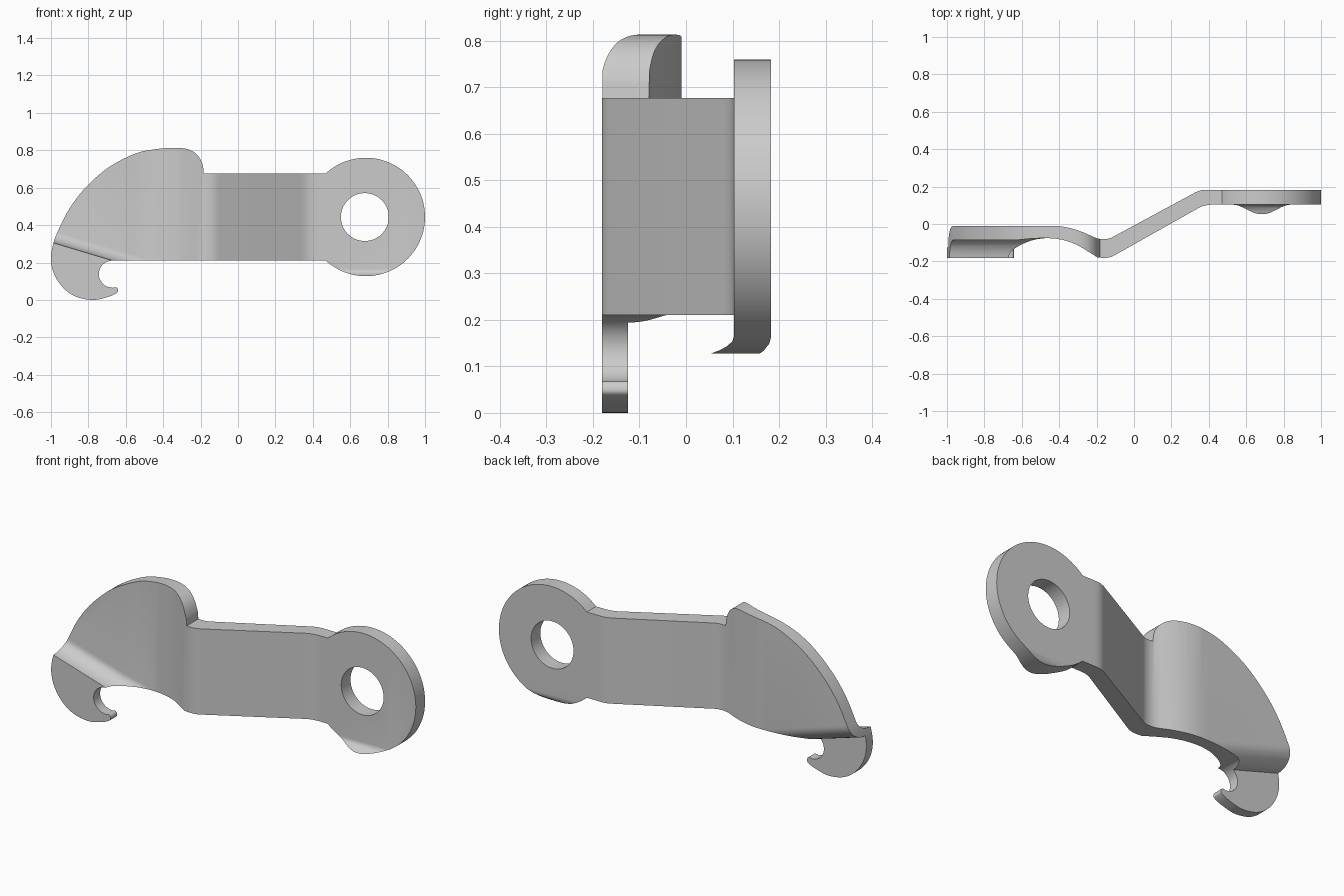
import bpy, bmesh, math
from mathutils import Vector

if "Cube" in bpy.data.objects:
    bpy.data.objects.remove(bpy.data.objects["Cube"])


def make_object(name, bm):
    bmesh.ops.recalc_face_normals(bm, faces=bm.faces)
    mesh = bpy.data.meshes.new(name)
    bm.to_mesh(mesh)
    bm.free()
    ob = bpy.data.objects.new(name, mesh)
    bpy.context.collection.objects.link(ob)
    return ob


def smooth_path(pts, steps=6):
    # Catmull-Rom through the points
    p = [Vector(q) for q in pts]
    p = [2 * p[0] - p[1]] + p + [2 * p[-1] - p[-2]]
    out = []
    for i in range(1, len(p) - 2):
        a, b, c, d = p[i - 1:i + 3]
        for k in range(steps):
            t = k / steps
            out.append(0.5 * (2 * b + (c - a) * t + (2 * a - 5 * b + 4 * c - d) * t * t
                              + (3 * b - a - 3 * c + d) * t ** 3))
    return out + [p[-2]]


def arc(cx, cz, r, a0, a1, n):
    return [Vector((cx + r * math.cos(a0 + (a1 - a0) * i / n),
                    cz + r * math.sin(a0 + (a1 - a0) * i / n))) for i in range(n + 1)]


def prism(name, outline):
    # front-view outline extruded through the full depth
    bm = bmesh.new()
    face = bm.faces.new([bm.verts.new((p.x, -0.4, p.y)) for p in outline])
    ext = bmesh.ops.extrude_face_region(bm, geom=[face])
    bmesh.ops.translate(bm, vec=(0, 0.8, 0),
                        verts=[v for v in ext['geom'] if isinstance(v, bmesh.types.BMVert)])
    ob = make_object(name, bm)
    ob.hide_render = True
    return ob


# Bent sheet seen from above: x, front y, back y
sheet = [(-1.1, -.085, -.01), (-.62, -.085, -.01), (-.58, -.081, -.01), (-.54, -.077, -.01),
         (-.47, -.075, -.01), (-.42, -.078, -.01), (-.38, -.085, -.014), (-.34, -.097, -.022),
         (-.30, -.114, -.034), (-.26, -.138, -.049), (-.22, -.163, -.068), (-.195, -.179, -.078),
         (-.17, -.181, -.081), (-.145, -.181, -.081), (-.12, -.175, -.073), (-.10, -.165, -.062),
         (.33, .077, .170), (.355, .091, .180), (.38, .099, .183), (.41, .103, .183),
         (1.1, .103, .183)]


def fold(v, start):
    # quarter-round step from the hook plate back to the wing
    s = min(max((v - start) / (.065 - start), 0), 1)
    return math.sqrt(1 - (1 - s) ** 2)


def levels(start):
    n = 10
    return [-.5, start] + [start + (.065 - start) * (1 - math.cos(math.pi / 2 * i / n))
                           for i in range(1, n + 1)] + [1.0]


# Loft the sheet: the lower left is folded forward along a slanted line
bm = bmesh.new()
rings = []
for x, yf, yb in sheet:
    z0 = .21 - .3 * (min(x, -.3) + .67)
    front = [(x, -.181 + (yf + .181) * fold(v, 0), z0 + v) for v in levels(0)]
    back = [(x, -.125 + (yb + .125) * fold(v, -.03), z0 + v) for v in levels(-.03)]
    rings.append([bm.verts.new(c) for c in front + back[::-1]])
for a, b in zip(rings, rings[1:]):
    for i in range(len(a)):
        j = (i + 1) % len(a)
        bm.faces.new((a[i], a[j], b[j], b[i]))
bm.faces.new(rings[0])
bm.faces.new(rings[-1])
bracket = make_object("bent_bracket", bm)

# Front outline: eye ring, strap, wing and hook
a = math.asin(.2335 / .3165)
outline = arc(.6835, .4435, .3165, -math.pi + a, math.pi - a, 72)
outline += smooth_path([(-.183, .677), (-.19, .725), (-.215, .772), (-.26, .803), (-.33, .813),
                        (-.45, .805), (-.56, .778), (-.70, .703), (-.82, .595), (-.90, .49),
                        (-.955, .385), (-.985, .31), (-1, .22), (-.982, .135), (-.93, .06),
                        (-.86, .015), (-.77, 0), (-.69, .018), (-.65, .036), (-.641, .05),
                        (-.65, .067), (-.672, .065)])
outline += arc(-.672, .138, .072, math.radians(-105), math.radians(-270), 18)
silhouette = prism("outline_cutter", outline)
hole = prism("eye_hole_cutter", arc(.678, .443, .128, 0, 2 * math.pi * 63 / 64, 63))

# Trim the sheet to its outline and drill the eye
for cutter, op in ((silhouette, 'INTERSECT'), (hole, 'DIFFERENCE')):
    m = bracket.modifiers.new(op.title(), 'BOOLEAN')
    m.object, m.operation, m.solver = cutter, op, 'EXACT'
bpy.context.view_layer.objects.active = bracket
bracket.select_set(True)
for m in list(bracket.modifiers):
    bpy.ops.object.modifier_apply(modifier=m.name)
for cutter in (silhouette, hole):
    bpy.data.objects.remove(cutter)
bpy.ops.object.shade_smooth_by_angle(angle=math.radians(30))
